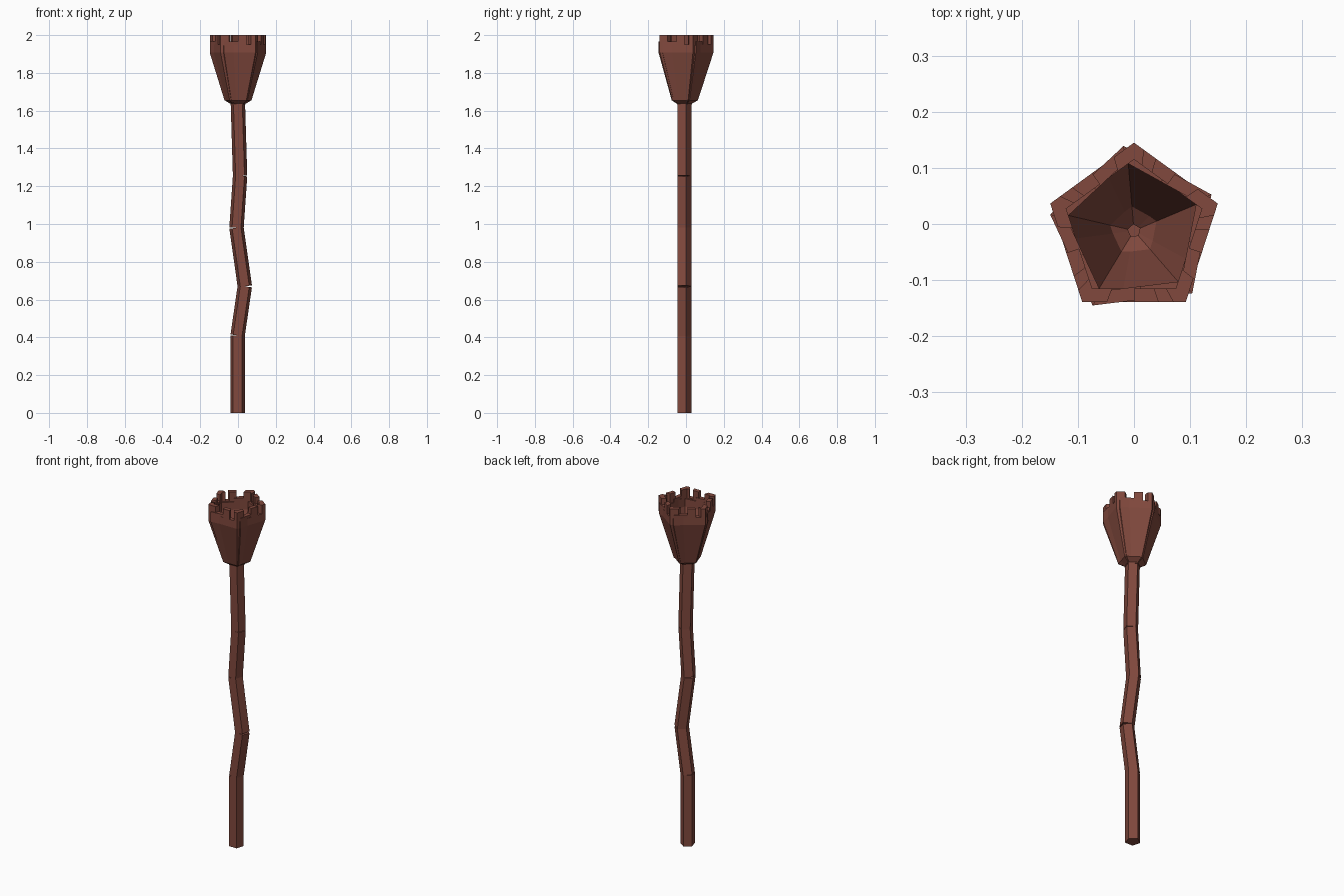
import bpy, bmesh, math
from mathutils import Vector

if "Cube" in bpy.data.objects:
    bpy.data.objects.remove(bpy.data.objects["Cube"])

CY = -0.012   # the pentagon axis sits slightly in front of the origin
N = 5

wood = bpy.data.materials.new("reddish_brown_wood")
wood.diffuse_color = (0.22, 0.066, 0.047, 1)
wood.use_nodes = True
wood.node_tree.nodes["Principled BSDF"].inputs["Base Color"].default_value = wood.diffuse_color


def finish(bm, name):
    bmesh.ops.recalc_face_normals(bm, faces=bm.faces)
    me = bpy.data.meshes.new(name)
    bm.to_mesh(me)
    bm.free()
    me.materials.append(wood)
    ob = bpy.data.objects.new(name, me)
    bpy.context.collection.objects.link(ob)
    return ob


def corner(k, r, turn=0.0):
    a = math.radians(90 + 72 * k + turn)
    return Vector((r * math.cos(a), r * math.sin(a)))


def loft(bm, a, b):
    """Closed solid between two matching polygons."""
    va = [bm.verts.new(p) for p in a]
    vb = [bm.verts.new(p) for p in b]
    n = len(va)
    for i in range(n):
        j = (i + 1) % n
        bm.faces.new((va[i], va[j], vb[j], vb[i]))
    bm.faces.new(va)
    bm.faces.new(vb[::-1])


# crooked pole: straight pentagonal lengths, each squared to its own direction
path = [(-0.002, 0), (-0.002, 0.41), (0.036, 0.67), (-0.008, 0.98),
        (0.011, 1.255), (-0.001, 1.65)]
for s, ((x0, z0), (x1, z1)) in enumerate(zip(path, path[1:])):
    d = Vector((x1 - x0, 0, z1 - z0)).normalized()
    side = Vector((d.z, 0, -d.x))
    rings = []
    for x, z in ((x0, z0), (x1, z1)):
        ring = []
        for k in range(N):
            c = corner(k, 0.04)
            p = Vector((x, CY + c.y, z)) + side * c.x
            p.z = max(p.z, 0)
            ring.append(p)
        rings.append(ring)
    bm = bmesh.new()
    loft(bm, *rings)
    finish(bm, f"pole_length_{s + 1}")


# flared cup made of planks; cross-section is (radius, height)
def section(top):
    return [(0.040, 1.635), (0.075, 1.655), (0.157, 1.907), (0.157, top),
            (0.127, top), (0.127, 1.90), (0.046, 1.69), (0.012, 1.665)]


def plank(bm, k, f0, f1, top, scale=1.0, turn=0.0):
    ends = []
    for f in (f0, f1):
        pts = []
        for r, z in section(top):
            p = corner(k, r * scale, turn).lerp(corner(k + 1, r * scale, turn), f)
            pts.append((p.x, p.y + CY, z))
        ends.append(pts)
    loft(bm, *ends)


HIGH, LOW = 2.0, 1.95
cuts = [(0, .24, HIGH), (.24, .5, LOW), (.5, .74, HIGH), (.74, .88, LOW), (.88, 1, HIGH)]
bm = bmesh.new()
for k in range(N):
    for f0, f1, top in cuts:
        plank(bm, k, f0, f1, top)
finish(bm, "cup_planks")

# second, slightly turned layer whose corners poke through the first
bm = bmesh.new()
for k in range(N):
    plank(bm, k, 0, 0.5, 1.965, 0.97, 7)
    plank(bm, k, 0.5, 1, 1.945, 0.97, 7)
finish(bm, "cup_turned_layer")

# thin collar under the cup
bm = bmesh.new()
loft(bm, *[[(p.x, p.y + CY, z) for p in (corner(k, 0.043) for k in range(N))]
           for z in (1.632, 1.65)])
finish(bm, "collar")
